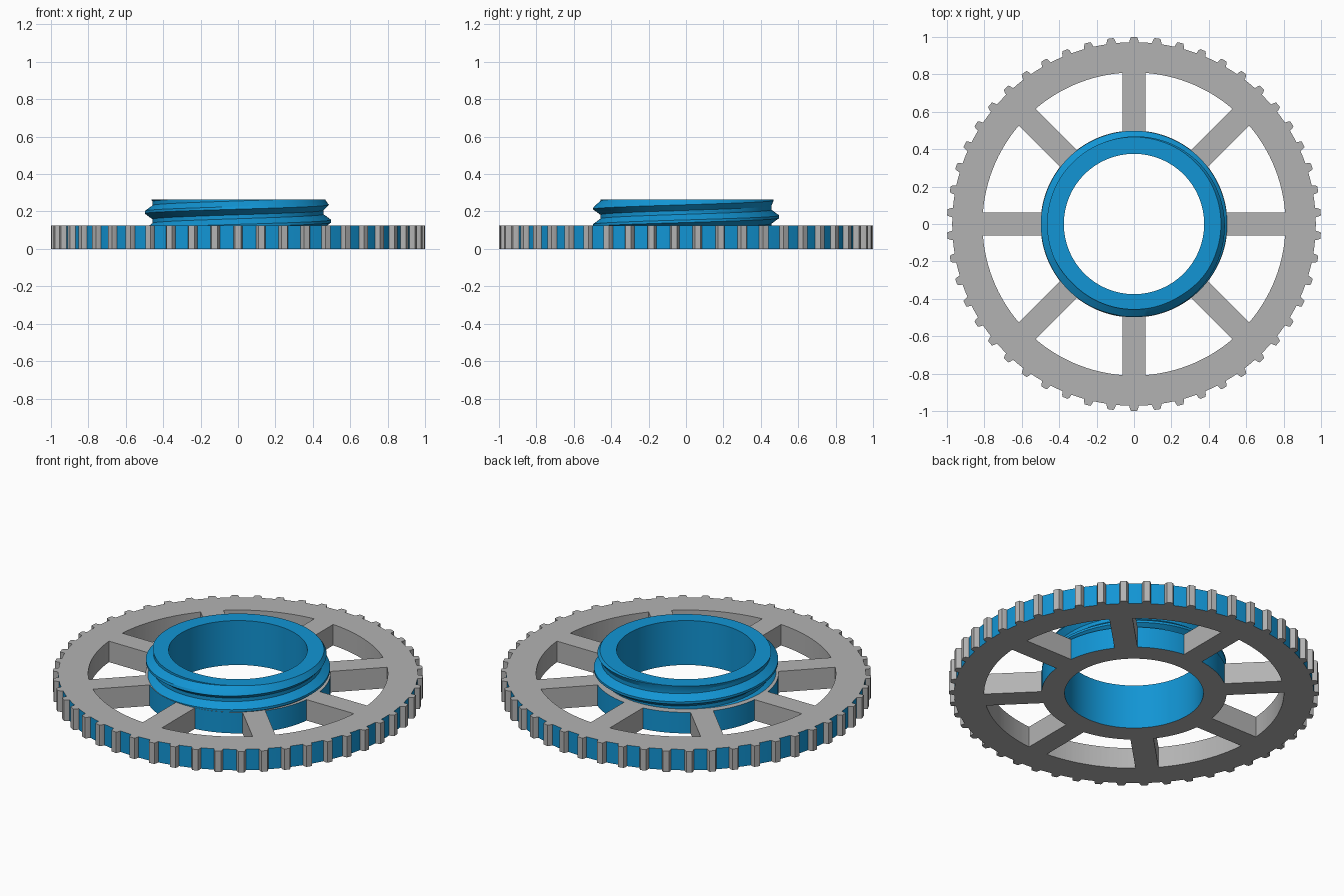
import bpy, bmesh, math
from math import cos, sin, pi, radians

if "Cube" in bpy.data.objects:
    bpy.data.objects.remove(bpy.data.objects["Cube"])


def material(name, rgb):
    m = bpy.data.materials.new(name)
    m.diffuse_color = (*rgb, 1)
    m.use_nodes = True
    m.node_tree.nodes["Principled BSDF"].inputs["Base Color"].default_value = m.diffuse_color
    return m


GREY = material("grey", (0.45, 0.45, 0.45))
BLUE = material("blue", (0.006, 0.30, 0.66))

H = 0.125        # wheel thickness
BORE = 0.375     # bore radius
HUB = 0.5        # hub radius
TOP = 0.265      # top of threaded collar


def finish(bm, name, mats, smooth=True):
    bmesh.ops.remove_doubles(bm, verts=bm.verts, dist=1e-5)
    bmesh.ops.dissolve_degenerate(bm, dist=1e-5, edges=bm.edges)
    bmesh.ops.recalc_face_normals(bm, faces=bm.faces)
    me = bpy.data.meshes.new(name)
    bm.to_mesh(me)
    bm.free()
    for m in mats:
        me.materials.append(m)
    ob = bpy.data.objects.new(name, me)
    bpy.context.collection.objects.link(ob)
    if smooth:
        bpy.ops.object.select_all(action='DESELECT')
        bpy.context.view_layer.objects.active = ob
        ob.select_set(True)
        bpy.ops.object.shade_smooth_by_angle(angle=radians(20))
    return ob


def skin(bm, loops, closed):
    """Join vertex columns into quads; closed joins each column end to its start."""
    n = len(loops[0])
    faces = []
    for a, b in zip(loops, loops[1:]):
        for i in range(n if closed else n - 1):
            j = (i + 1) % n
            faces.append(bm.faces.new((a[i], b[i], b[j], a[j])))
    return faces


# Toothed rim: 50 teeth, blue gaps between grey teeth
TEETH = 50
step = 2 * pi / TEETH
tooth = [(-0.026, 0.972), (-0.022, 0.988), (-0.016, 1.0),
         (0.016, 1.0), (0.022, 0.988), (0.026, 0.972), (step / 2, 0.972)]
bm = bmesh.new()
columns = []
for k in range(TEETH):
    for da, r in tooth:
        a = pi / 2 + k * step + da
        columns.append([bm.verts.new((q * cos(a), q * sin(a), z))
                        for q, z in ((0.81, 0), (r, 0), (r, H), (0.81, H))])
for f in skin(bm, columns + columns[:1], True):
    if all(0.96 < v.co.xy.length < 0.975 for v in f.verts):
        f.material_index = 1
finish(bm, "toothed_rim", [GREY, BLUE])

# Eight spokes
bm = bmesh.new()
inner, outer, half = 0.496, 0.81, 0.0625
for k in range(8):
    a = k * pi / 4
    ends = []
    for r in (inner, outer):
        ends.append([bm.verts.new((r * cos(a) - w * sin(a), r * sin(a) + w * cos(a), z))
                     for w, z in ((-half, 0), (half, 0), (half, H), (-half, H))])
    skin(bm, ends, True)
    for e in ends:
        bm.faces.new(e)
finish(bm, "spokes", [GREY], smooth=False)

# Hub: blue wall, grey end faces
SEG = 128
bm = bmesh.new()
columns = []
for k in range(SEG):
    a = 2 * pi * k / SEG
    columns.append([bm.verts.new((r * cos(a), r * sin(a), z))
                    for r, z in ((BORE, 0), (HUB, 0), (HUB, H), (0.44, H))])
for f in skin(bm, columns + columns[:1], False):
    f.normal_update()
    f.material_index = 0 if abs(f.normal.z) > 0.5 else 1
finish(bm, "hub", [GREY, BLUE])

# Threaded collar: helical ridge on the outside, plain bore inside
PITCH, CREST_Z, ROOT, CREST = 0.095, 0.148, 0.457, 0.498
FLAT, FLANK = 0.007, 0.030


def thread_radius(z, turn):
    d = (z - CREST_Z - PITCH * turn) / PITCH
    d = abs(d - round(d)) * PITCH
    t = min(max((d - FLAT) / FLANK, 0), 1)
    r = CREST + (ROOT - CREST) * t
    return min(r, 0.465 + 0.7 * (TOP - z))     # chamfer towards the top


bm = bmesh.new()
columns = []
for k in range(SEG + 1):
    turn = k / SEG
    a = 2 * pi * turn
    profile = [(BORE, 0)]
    profile.append((thread_radius(H, turn), H))
    for c in range(-2, 3):
        for off in (-FLAT - FLANK, -FLAT, FLAT, FLAT + FLANK):
            z = CREST_Z + PITCH * (turn + c) + off
            z = min(max(z, H), TOP)
            profile.append((thread_radius(z, turn), z))
    profile += [(thread_radius(TOP, turn), TOP), (BORE, TOP), (BORE, 0)]
    columns.append([bm.verts.new((r * cos(a), r * sin(a), z)) for r, z in profile[1:]])
skin(bm, columns, False)
finish(bm, "threaded_collar", [BLUE])
